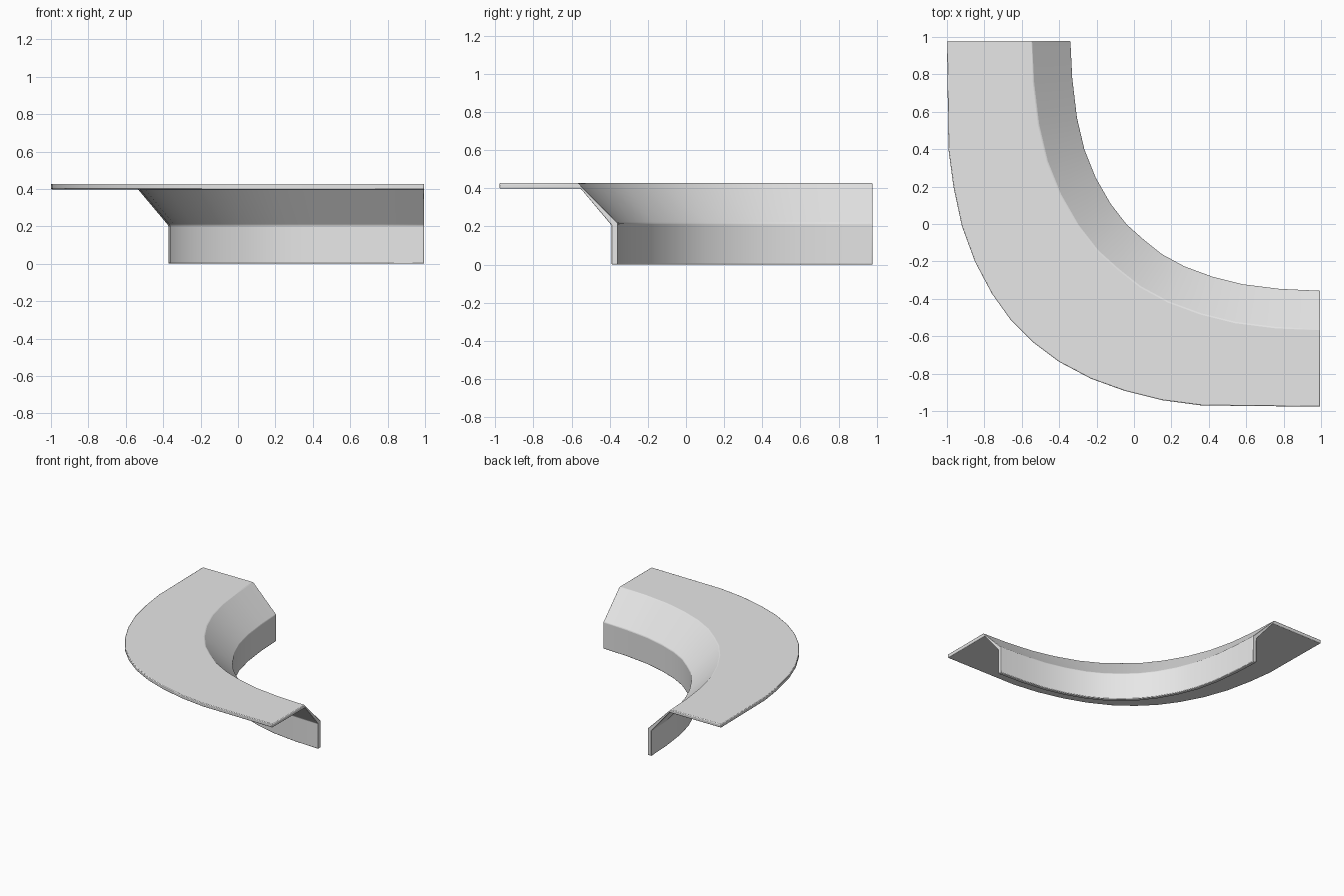
import bpy, bmesh, math
from mathutils import Vector

cube = bpy.data.objects.get("Cube")
if cube:
    bpy.data.objects.remove(cube, do_unlink=True)

# Plain grey material
grey = bpy.data.materials.new("light_grey")
grey.use_nodes = True
grey.diffuse_color = (0.8, 0.8, 0.8, 1)
grey.node_tree.nodes["Principled BSDF"].inputs["Base Color"].default_value = (0.8, 0.8, 0.8, 1)

# Plan curves, measured from the inside corner of the bend
CORNER = Vector((0.995, 0.978))
inner = [(1.335, 0), (1.325, .2), (1.30, .41), (1.26, .58), (1.20, .73), (1.12, .87), (1.035, .98),
         (.945, 1.06), (.845, 1.14), (.725, 1.205), (.575, 1.26), (.415, 1.30), (.215, 1.325), (0, 1.335)]
outer = [(1.995, 0), (1.987, .58), (1.96, .78), (1.915, .99), (1.845, 1.18), (1.755, 1.35), (1.655, 1.49),
         (1.535, 1.61), (1.395, 1.715), (1.225, 1.805), (1.045, 1.87), (.845, 1.92), (.635, 1.948), (0, 1.955)]
inner = [Vector(p) for p in inner]
outer = [Vector(p) for p in outer]

# Cross-section: (offset from the wall face, height); None sits on the outer rim
SECTION = [(0, 0), (0, .217), (.208, .427), (None, .427),
           (None, .398), (.195, .398), (.033, .205), (.033, 0)]


def outward(i):
    """Direction away from the bend's centre at a plan point."""
    if i == 0:
        return Vector((1, 0))
    if i == len(inner) - 1:
        return Vector((0, 1))
    t = (inner[i + 1] - inner[i - 1]).normalized()
    return Vector((t.y, -t.x))


# Sweep the section round the bend
bm = bmesh.new()
rings = []
for i, p in enumerate(inner):
    ring = []
    for offset, z in SECTION:
        q = CORNER - (outer[i] if offset is None else p + outward(i) * offset)
        ring.append(bm.verts.new((q.x, q.y, z)))
    rings.append(ring)
n = len(SECTION)
for a, b in zip(rings, rings[1:]):
    for j in range(n):
        k = (j + 1) % n
        bm.faces.new((a[j], a[k], b[k], b[j]))

# End caps, split so the bent section stays clean
for ring in (rings[0], rings[-1]):
    for j in range(3):
        bm.faces.new((ring[j], ring[j + 1], ring[n - 2 - j], ring[n - 1 - j]))
bmesh.ops.recalc_face_normals(bm, faces=bm.faces)
mesh = bpy.data.meshes.new("curved_counter")
bm.to_mesh(mesh)
bm.free()
mesh.materials.append(grey)
counter = bpy.data.objects.new("curved_counter", mesh)
bpy.context.collection.objects.link(counter)

# Softened edges and smooth shading
bevel = counter.modifiers.new("soft_edges", "BEVEL")
bevel.width = 0.008
bevel.segments = 2
bevel.limit_method = "ANGLE"
bevel.angle_limit = math.radians(30)
bpy.ops.object.select_all(action="DESELECT")
counter.select_set(True)
bpy.context.view_layer.objects.active = counter
bpy.ops.object.shade_smooth_by_angle(angle=math.radians(35))
